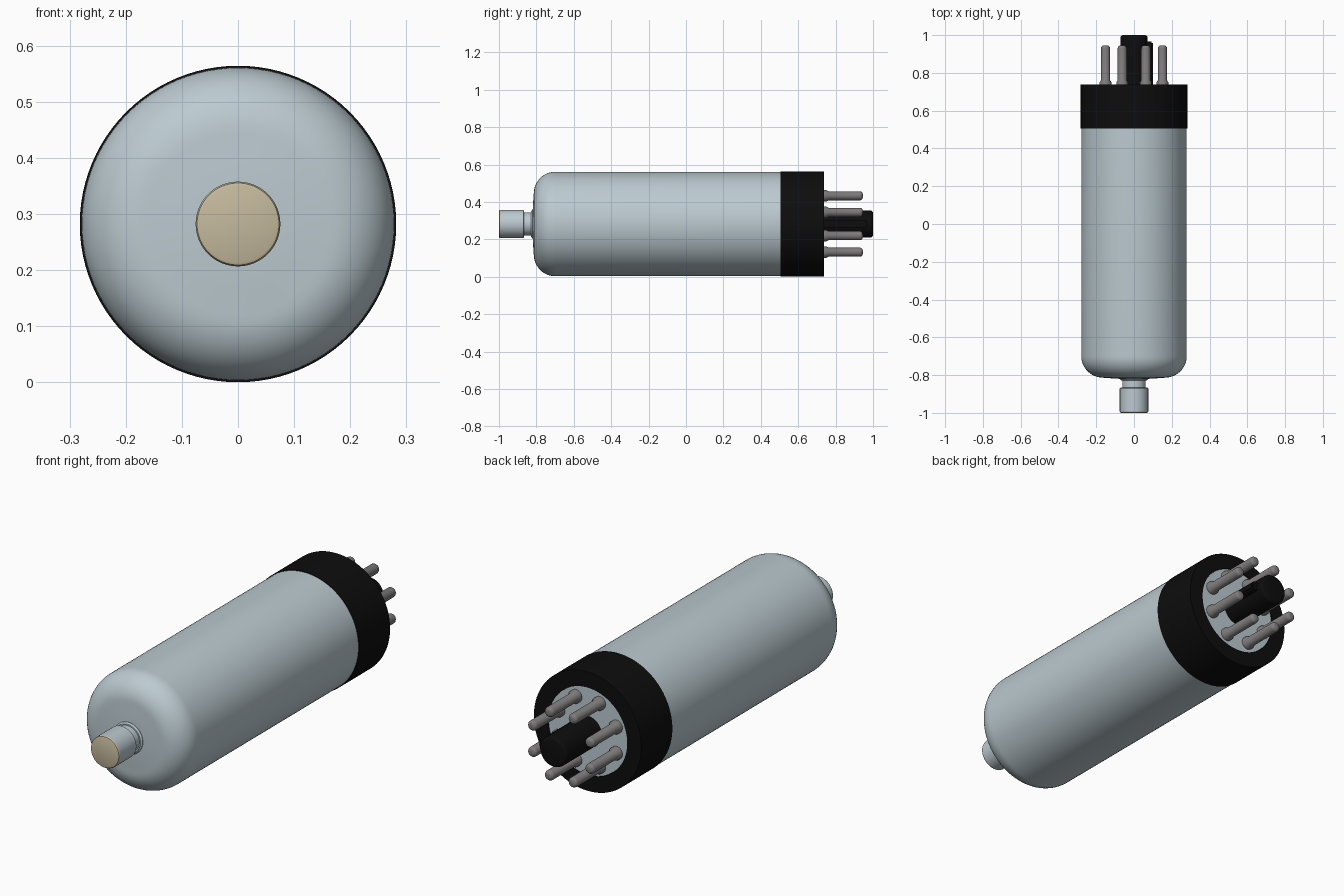
import bpy, bmesh, math
from mathutils import Vector

if "Cube" in bpy.data.objects:
    bpy.data.objects.remove(bpy.data.objects["Cube"])

AXIS_Z = 0.282


def material(name, rgb, rough=0.5):
    m = bpy.data.materials.new(name)
    m.use_nodes = True
    m.diffuse_color = (*rgb, 1)
    bsdf = m.node_tree.nodes["Principled BSDF"]
    bsdf.inputs["Base Color"].default_value = (*rgb, 1)
    bsdf.inputs["Roughness"].default_value = rough
    return m


GLASS = material("pale blue glass", (0.50, 0.59, 0.63))
BLACK = material("black bakelite", (0.004, 0.004, 0.004))
PIN = material("grey metal", (0.21, 0.20, 0.20))
TAN = material("tan solder", (0.56, 0.49, 0.34))


def finish(name, bm, mat):
    bmesh.ops.remove_doubles(bm, verts=bm.verts, dist=1e-5)
    bmesh.ops.recalc_face_normals(bm, faces=bm.faces)
    me = bpy.data.meshes.new(name)
    bm.to_mesh(me)
    bm.free()
    me.materials.append(mat)
    ob = bpy.data.objects.new(name, me)
    bpy.context.collection.objects.link(ob)
    bpy.ops.object.select_all(action='DESELECT')
    ob.select_set(True)
    bpy.context.view_layer.objects.active = ob
    bpy.ops.object.shade_smooth_by_angle(angle=math.radians(35))
    return ob


def lathe(name, profile, mat, steps=64, x=0.0, z=AXIS_Z, closed=False):
    """Revolve (radius, y) points around a line parallel to y."""
    bm = bmesh.new()
    vs = [bm.verts.new((r, y, 0)) for r, y in profile]
    es = [bm.edges.new(p) for p in zip(vs, vs[1:])]
    if closed:
        es.append(bm.edges.new((vs[-1], vs[0])))
    bmesh.ops.spin(bm, geom=vs + es, cent=(0, 0, 0), axis=(0, 1, 0),
                   angle=math.tau, steps=steps, use_duplicate=False)
    bmesh.ops.translate(bm, verts=bm.verts, vec=(x, 0, z))
    return finish(name, bm, mat)


def arc(cr, cy, rad_r, rad_y, a0, a1, n):
    """Elliptical arc of profile points, angles in degrees."""
    out = []
    for i in range(n + 1):
        a = math.radians(a0 + (a1 - a0) * i / n)
        out.append((cr + rad_r * math.cos(a), cy + rad_y * math.sin(a)))
    return out


# Glass envelope: shallow dome, round shoulder, straight wall, rear disc
lathe("glass_envelope",
      [(0, -0.82), (0.07, -0.82), (0.12, -0.817)]
      + arc(0.162, -0.70, 0.117, 0.114, -90, 0, 12)
      + [(0.279, 0.56), (0.207, 0.56), (0.207, 0.735), (0, 0.735)], GLASS, 96)

# Top cap: collar, neck and contact
lathe("cap_collar", [(0, -0.828), (0.068, -0.828), (0.075, -0.822), (0.075, -0.81), (0, -0.81)], GLASS)
lathe("cap_neck", [(0.062, -0.875), (0.062, -0.815)], GLASS)
lathe("cap_contact", [(0, -0.992), (0.0755, -0.992), (0.0755, -0.870),
                      (0.071, -0.865), (0, -0.865)], GLASS)
lathe("cap_tip", [(0, -1.0), (0.068, -1.0), (0.073, -0.998), (0.0755, -0.992), (0, -0.992)], TAN)

# Black base ring
lathe("base_ring", [(0.27, 0.505), (0.282, 0.505), (0.282, 0.738),
                    (0.208, 0.738), (0.208, 0.57), (0.27, 0.57)], BLACK, 96, closed=True)

# Central key post with its side ridge
lathe("key_post", [(0, 0.73), (0.072, 0.73), (0.072, 0.985)]
      + arc(0.057, 0.985, 0.015, 0.015, 0, 90, 4) + [(0, 1.0)], BLACK, 48)
bm = bmesh.new()
bmesh.ops.create_cube(bm, size=1)
bmesh.ops.scale(bm, verts=bm.verts, vec=(0.06, 0.235, 0.04))
bmesh.ops.bevel(bm, geom=[e for e in bm.edges if all(v.co.x > 0 for v in e.verts)],
                offset=0.008, segments=2, affect='EDGES')
bmesh.ops.translate(bm, verts=bm.verts, vec=Vector((0.07, 0.8475, AXIS_Z)))
finish("key_ridge", bm, BLACK)

# Eight flanged pins in a circle
pin_profile = ([(0, 0.73), (0.031, 0.73), (0.031, 0.750), (0.024, 0.762), (0.024, 0.930)]
               + arc(0.009, 0.930, 0.015, 0.015, 0, 90, 4) + [(0, 0.945)])
for i in range(8):
    a = math.radians(22.5 + 45 * i)
    lathe(f"pin_{i + 1}", pin_profile, PIN, 24,
          x=0.163 * math.cos(a), z=AXIS_Z + 0.163 * math.sin(a))
